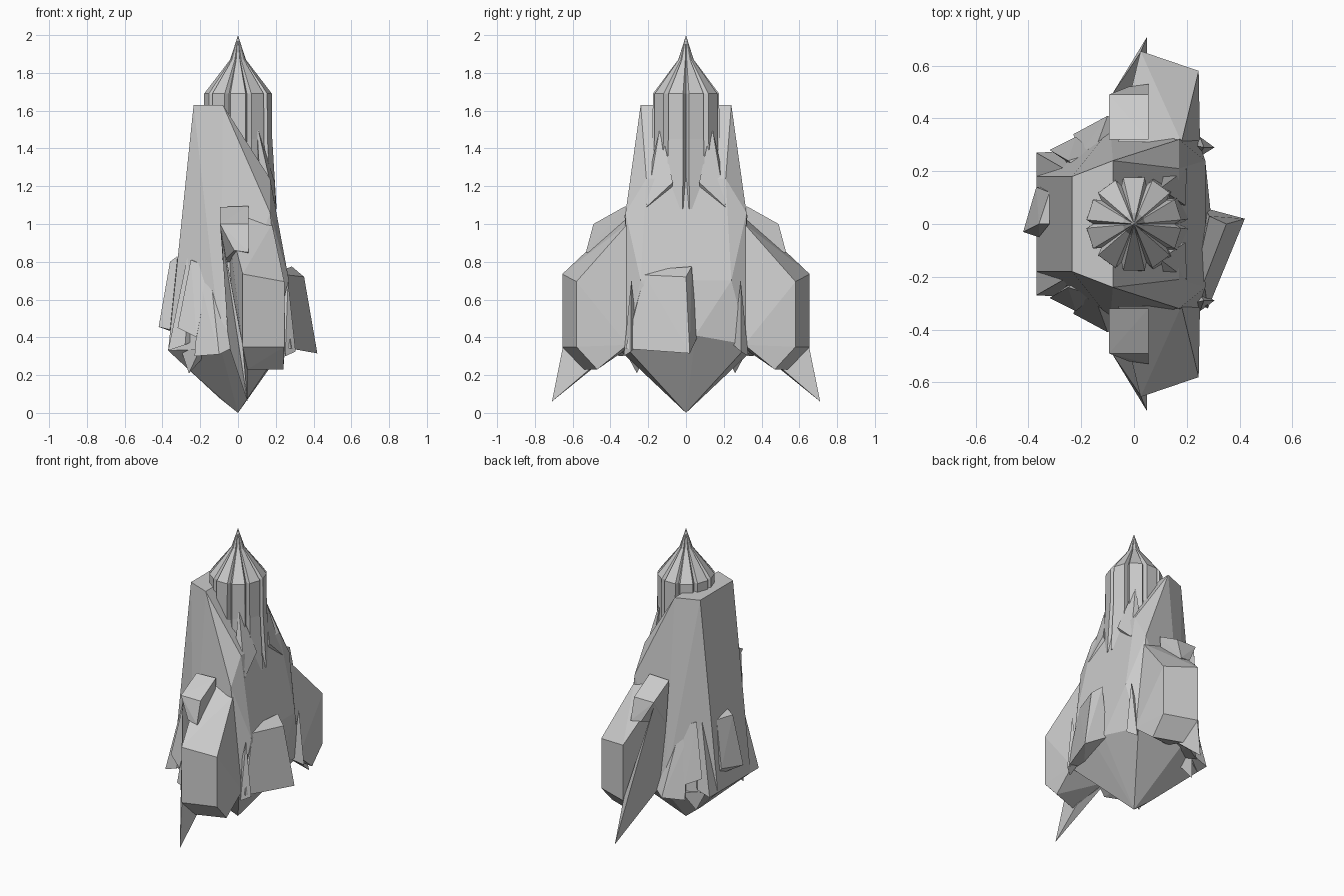
import bpy, bmesh, math


def finish(name, bm):
    bmesh.ops.recalc_face_normals(bm, faces=bm.faces)
    me = bpy.data.meshes.new(name)
    bm.to_mesh(me)
    bm.free()
    ob = bpy.data.objects.new(name, me)
    bpy.context.collection.objects.link(ob)
    return ob


def mirrored(pts):
    """Add the y-mirrored copy of every corner."""
    return pts + [(x, -y, z) for x, y, z in pts if y]


def chunk(name, pts):
    """Faceted convex block through the given corners."""
    bm = bmesh.new()
    for p in pts:
        bm.verts.new(p)
    res = bmesh.ops.convex_hull(bm, input=bm.verts)
    loose = [v for v in bm.verts if not v.link_faces]
    bmesh.ops.delete(bm, geom=loose, context='VERTS')
    bmesh.ops.dissolve_limit(bm, angle_limit=0.02, verts=bm.verts, edges=bm.edges)
    return finish(name, bm)


def pair(name, pts):
    """Same block on both sides of the y = 0 plane."""
    for side, s in (("right", -1), ("left", 1)):
        chunk(f"{name}_{side}", [(x, s * y, z) for x, y, z in pts])


# Main hull: tall back shell, sloped front, pointed underside
chunk("main_hull", mirrored([
    (-0.235, 0.18, 1.63), (-0.08, 0.24, 1.63),
    (0.17, 0.21, 1.24), (0.17, 0.32, 1.06),
    (0.27, 0.24, 0.70), (0.29, 0.05, 0.41), (0.24, 0.33, 0.36),
    (-0.09, 0.36, 0.34), (-0.37, 0.18, 0.33),
    (-0.10, 0.03, 0.08), (0, 0, 0)]))

# Fluted tower with pointed roof
bm = bmesh.new()
ribs = 10
rings = []
for r, z in ((0.205, 1.08), (0.182, 1.45), (0.18, 1.69), (0.042, 1.87)):
    ring = []
    for i in range(ribs):
        a = 2 * math.pi * (i + 0.5) / ribs
        for da, k in ((-13, 1), (13, 1), (18, 0.85)):
            t = a + math.radians(da)
            ring.append(bm.verts.new((r * k * math.cos(t), r * k * math.sin(t), z)))
    rings.append(ring)
n = len(rings[0])
for lo, hi in zip(rings, rings[1:]):
    for i in range(n):
        bm.faces.new((lo[i], lo[(i + 1) % n], hi[(i + 1) % n], hi[i]))
tip = bm.verts.new((0, 0, 2))
for i in range(n):
    bm.faces.new((rings[-1][i], rings[-1][(i + 1) % n], tip))
bm.faces.new(rings[0][::-1])
finish("fluted_tower", bm)

# Spikes beside the tower
pair("tower_spike", [(0.10, 0.135, 1.53), (0.195, 0.07, 1.22),
                     (0.20, 0.21, 1.09), (0.12, 0.22, 1.15), (0.10, 0.08, 1.1)])

# Side pods
pair("side_pod", [
    (0.18, 0.31, 1.00), (-0.06, 0.31, 1.06),
    (0.245, 0.58, 0.695), (0.025, 0.655, 0.735),
    (0.245, 0.58, 0.35), (0.025, 0.655, 0.35),
    (0.24, 0.47, 0.23), (0.05, 0.54, 0.23),
    (0.25, 0.31, 0.36), (-0.02, 0.31, 0.34)])

# Blocks standing on the pods
pair("pod_block", [
    (-0.095, 0.32, 1.09), (0.055, 0.32, 1.095),
    (-0.095, 0.49, 1.0), (0.055, 0.49, 1.0),
    (-0.02, 0.52, 0.86), (0.055, 0.53, 0.85),
    (-0.08, 0.33, 0.80), (0.05, 0.33, 0.80)])

# Swept tail fins behind the pods
pair("tail_fin", [(-0.09, 0.48, 0.97), (0.05, 0.71, 0.06), (0.025, 0.65, 0.36),
                  (0.05, 0.50, 0.24), (-0.05, 0.34, 0.36), (-0.08, 0.32, 0.9)])

# Slanted plate on the +x face
chunk("slanted_plate", [
    (0.42, 0.02, 0.315), (0.28, -0.32, 0.34),
    (0.35, 0.0, 0.72), (0.265, -0.22, 0.73),
    (0.285, 0.03, 0.775), (0.23, -0.22, 0.755),
    (0.27, 0.06, 0.40), (0.18, -0.27, 0.36)])

# Wedge on the -x face
chunk("back_wedge", [
    (-0.42, -0.03, 0.455), (-0.37, 0.14, 0.48), (-0.36, -0.05, 0.44),
    (-0.36, 0.0, 0.80), (-0.32, 0.0, 0.83), (-0.32, 0.12, 0.80),
    (-0.32, 0.14, 0.42)])

# Crystal slabs at the two -x corners
pair("corner_spike", [(-0.23, 0.19, 1.01), (-0.37, 0.27, 0.33), (-0.28, 0.275, 0.36),
                      (-0.37, 0.17, 0.33), (-0.20, 0.2, 0.40)])
pair("corner_slab", [(-0.25, 0.24, 0.81), (-0.15, 0.27, 0.77), (-0.32, 0.28, 0.45),
                     (-0.22, 0.33, 0.40), (-0.20, 0.2, 0.80), (-0.2, 0.2, 0.4)])
pair("side_spike", [(-0.20, 0.27, 0.69), (-0.23, 0.34, 0.30), (-0.10, 0.41, 0.31),
                    (0.0, 0.36, 0.36), (-0.14, 0.30, 0.68), (-0.15, 0.2, 0.35)])

# Small shards under the hull
pair("under_shard", [(-0.26, 0.26, 0.21), (-0.30, 0.2, 0.33), (-0.15, 0.2, 0.33),
                     (-0.2, 0.33, 0.34)])
pair("pod_shard", [(0.305, 0.29, 0.325), (0.25, 0.33, 0.30), (0.24, 0.25, 0.36),
                   (0.265, 0.29, 0.70), (0.22, 0.3, 0.5)])
